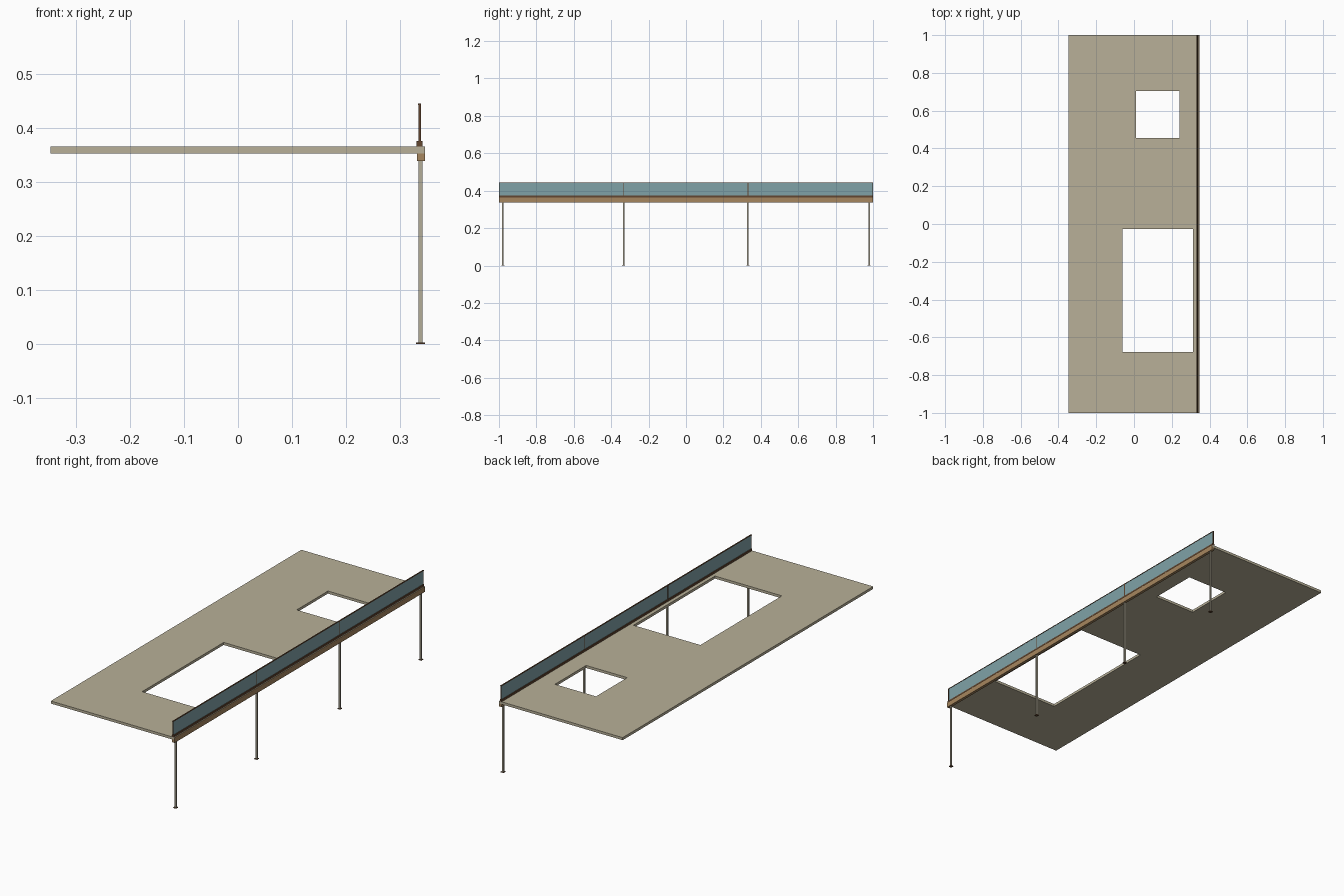
import bpy
import bmesh

if "Cube" in bpy.data.objects:
    bpy.data.objects.remove(bpy.data.objects["Cube"])


def material(name, r, g, b):
    m = bpy.data.materials.new(name)
    lin = [((c / 255 + 0.055) / 1.055) ** 2.4 for c in (r, g, b)]
    m.diffuse_color = (*lin, 1)
    m.use_nodes = True
    m.node_tree.nodes["Principled BSDF"].inputs["Base Color"].default_value = m.diffuse_color
    return m


STONE = material("pale stone", 184, 176, 152)
TIMBER = material("tan timber", 166, 134, 94)
BROWN = material("dark brown", 98, 70, 48)
GLASS = material("blue grey glass", 128, 162, 167)
METAL = material("post grey", 180, 173, 153)


def finish(name, bm, mat):
    bmesh.ops.recalc_face_normals(bm, faces=bm.faces)
    mesh = bpy.data.meshes.new(name)
    bm.to_mesh(mesh)
    bm.free()
    mesh.materials.append(mat)
    ob = bpy.data.objects.new(name, mesh)
    bpy.context.collection.objects.link(ob)
    return ob


def box(name, x, y, z, mat):
    """Box from (min, max) pairs on each axis."""
    bm = bmesh.new()
    bmesh.ops.create_cube(bm, size=1)
    for v in bm.verts:
        v.co = [lo + (c + 0.5) * (hi - lo) for c, (lo, hi) in zip(v.co, (x, y, z))]
    return finish(name, bm, mat)


# Deck slab: a grid of cells with the two openings left out, then extruded
openings = [(-0.062, 0.312, -0.677, -0.026), (0.01, 0.24, 0.455, 0.704)]
xs = sorted({-0.346, 0.345, *(v for o in openings for v in o[:2])})
ys = sorted({-1.0, 1.0, *(v for o in openings for v in o[2:])})
bm = bmesh.new()
for x0, x1 in zip(xs, xs[1:]):
    for y0, y1 in zip(ys, ys[1:]):
        cx, cy = (x0 + x1) / 2, (y0 + y1) / 2
        if any(a < cx < b and c < cy < d for a, b, c, d in openings):
            continue
        bm.faces.new([bm.verts.new((x, y, 0.352)) for x, y in
                      ((x0, y0), (x1, y0), (x1, y1), (x0, y1))])
bmesh.ops.remove_doubles(bm, verts=bm.verts, dist=1e-5)
top = bmesh.ops.extrude_face_region(bm, geom=bm.faces[:], use_keep_orig=True)
bmesh.ops.translate(bm, vec=(0, 0, 0.013),
                    verts=[g for g in top["geom"] if isinstance(g, bmesh.types.BMVert)])
finish("deck_slab", bm, STONE)

# Edge beam and timber fascia along the open side
box("edge_beam", (0.331, 0.3455), (-1.0, 1.0), (0.338, 0.357), TIMBER)
box("edge_fascia", (0.344, 0.3455), (-0.9995, 0.9995), (0.357, 0.3645), TIMBER)

# Balustrade: bottom rail, glass panels, uprights and cap
box("bottom_rail", (0.330, 0.341), (-1.0, 1.0), (0.365, 0.375), BROWN)
box("top_cap", (0.3325, 0.3385), (-1.0, 1.0), (0.442, 0.445), BROWN)
joints = [-0.998, -0.333, 0.331, 0.998]
for i, y in enumerate(joints):
    box(f"upright_{i + 1}", (0.333, 0.338), (y - 0.002, y + 0.002), (0.375, 0.442), BROWN)
for i, (a, b) in enumerate(zip(joints, joints[1:])):
    box(f"glass_panel_{i + 1}", (0.334, 0.337), (a + 0.002, b - 0.002), (0.375, 0.442), GLASS)

# Slim posts on foot plates
for i, y in enumerate((-0.979, -0.333, 0.331, 0.979)):
    box(f"post_{i + 1}", (0.333, 0.341), (y - 0.004, y + 0.004), (0.003, 0.338), METAL)
    box(f"foot_plate_{i + 1}", (0.329, 0.345), (y - 0.008, y + 0.008), (0, 0.003), BROWN)
